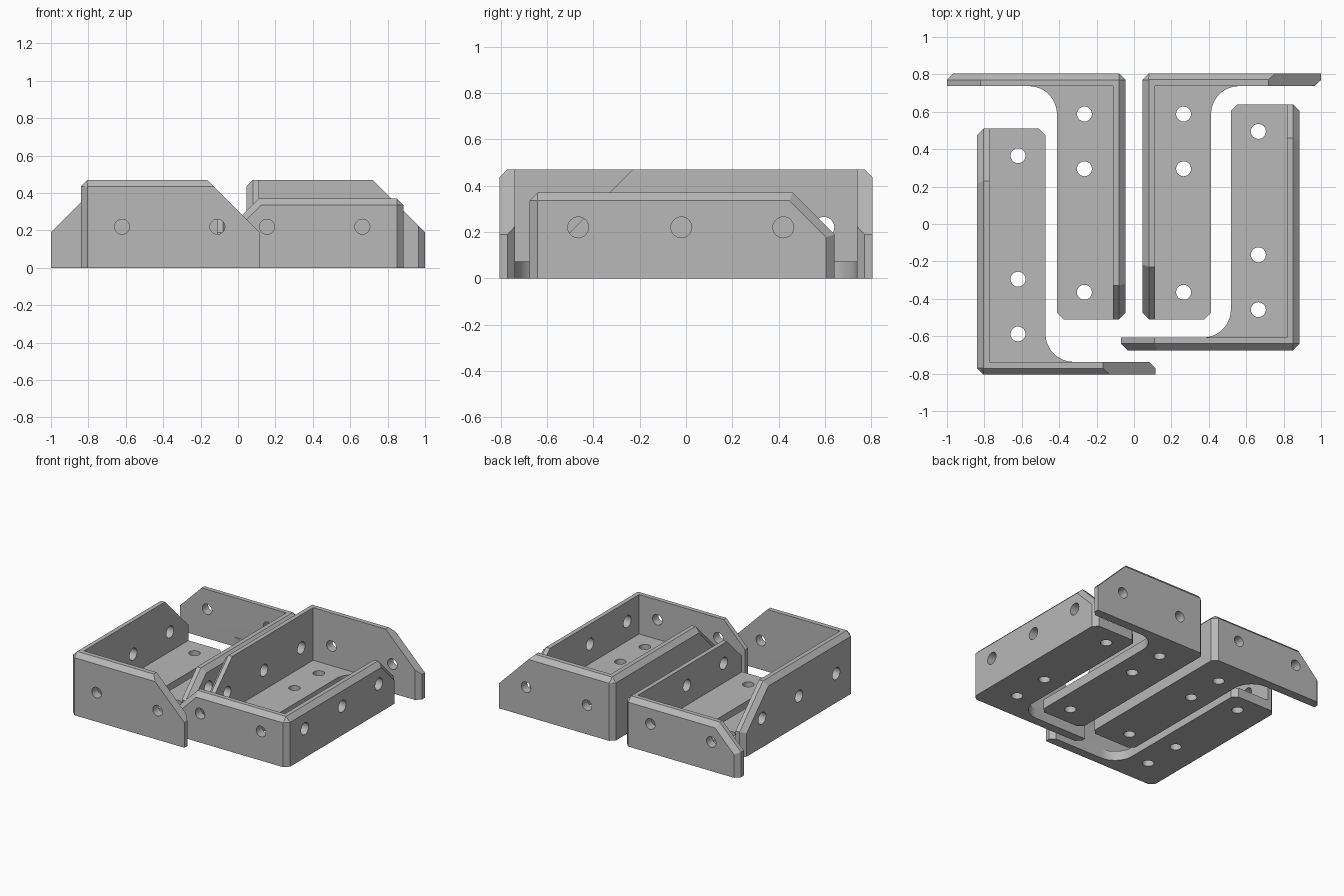
import bpy, bmesh, math
from mathutils import Matrix, Vector

if "Cube" in bpy.data.objects:
    bpy.data.objects.remove(bpy.data.objects["Cube"])

W, L = 0.955, 1.315      # short and long wall lengths
T, C = 0.068, 0.035      # wall thickness, chamfer
END = 0.19               # wall height at the free end
FW, FT, R = 0.367, 0.072, 0.15   # floor width, thickness, fillet radius

metal = bpy.data.materials.new("light_grey")
metal.diffuse_color = (0.48, 0.48, 0.48, 1)
metal.use_nodes = True
metal.node_tree.nodes["Principled BSDF"].inputs["Base Color"].default_value = metal.diffuse_color


def make(name, bm):
    bmesh.ops.recalc_face_normals(bm, faces=bm.faces)
    me = bpy.data.meshes.new(name)
    bm.to_mesh(me)
    bm.free()
    ob = bpy.data.objects.new(name, me)
    bpy.context.collection.objects.link(ob)
    return ob


def wall(length, h, swap, inner_chamfer):
    """Convex mitred wall: (depth, along, z) sections from outside to inside."""
    def section(d, start, top, end, shift=0.0):
        # shift moves the 45 degree slope inwards
        def slope(s):
            return END + (length - s) - shift * math.sqrt(2)
        ze = slope(end)
        st = length - (top - END) - shift * math.sqrt(2)
        return [(d, start, 0), (d, end, 0), (d, end, ze), (d, st, top), (d, start, top)]

    if inner_chamfer:
        pts = section(0, C, h - C, length)
        pts += section(C, C, h, length)
        pts += section(T - C, T - C, h, length)
        pts += section(T, T, h, length - C)
    else:
        pts = section(0, C, h - C, length - C, C)
        pts += section(C, C, h, length)
        pts += section(T, T, h, length)
    pts += [(C / 2, C / 2, 0), (C / 2, C / 2, h - C)]
    bm = bmesh.new()
    for d, s, z in pts:
        bm.verts.new((s, d, z) if swap else (d, s, z))
    res = bmesh.ops.convex_hull(bm, input=bm.verts)
    junk = {g for g in res["geom_interior"] + res["geom_unused"]
            if isinstance(g, bmesh.types.BMVert)}
    bmesh.ops.delete(bm, geom=list(junk), context="VERTS")
    return make("wall", bm)


def floor():
    # footprint with a rounded inner corner
    p = [(0, C), (C, 0), (FW + R, 0)]
    for i in range(13):
        a = math.radians(270 - 90 * i / 12)
        p.append((FW + R + R * math.cos(a), T + R + R * math.sin(a)))
    # the fillet arc runs from the short wall to the floor edge
    p += [(FW, L - C), (FW - C, L), (C, L), (0, L - C)]
    # reflect the arc so the web is filled in the corner
    bm = bmesh.new()
    f = bm.faces.new([bm.verts.new((x, y, 0)) for x, y in p])
    ext = bmesh.ops.extrude_face_region(bm, geom=[f])
    bmesh.ops.translate(bm, vec=(0, 0, FT),
                        verts=[g for g in ext["geom"] if isinstance(g, bmesh.types.BMVert)])
    return make("floor", bm)


def hole(pos, axis, r):
    bm = bmesh.new()
    rot = Vector((0, 0, 1)).rotation_difference(Vector(axis)).to_matrix().to_4x4()
    bmesh.ops.create_cone(bm, cap_ends=True, segments=24, radius1=r, radius2=r, depth=0.2,
                          matrix=Matrix.Translation(pos) @ rot)
    return make("hole_cutter", bm)


def bracket(name, corner, sx, sy, h, inner_chamfer):
    body = wall(L, h, False, False)
    body.name = name
    joins = [wall(W, h, True, inner_chamfer), floor()]
    cuts = [hole((0.22, y, 0.03), (0, 0, 1), 0.04) for y in (0.217, 0.51, 1.17)]
    cuts += [hole((x, 0.03, 0.22), (0, 1, 0), 0.04) for x in (0.22, 0.73)]
    cuts += [hole((0.03, y, 0.22), (1, 0, 0), 0.045) for y in (0.21, 0.655, 1.095)]
    for op, group in (("UNION", joins), ("DIFFERENCE", cuts)):
        for ob in group:
            ob.hide_render = True
            m = body.modifiers.new(op.lower(), "BOOLEAN")
            m.operation, m.object, m.solver = op, ob, "EXACT"
    # bake the booleans and drop the helpers
    bpy.context.view_layer.update()
    dg = bpy.context.evaluated_depsgraph_get()
    me = bpy.data.meshes.new_from_object(body.evaluated_get(dg))
    body.modifiers.clear()
    body.data = me
    for ob in joins + cuts:
        bpy.data.objects.remove(ob)
    # place and mirror
    me.transform(Matrix.Translation((*corner, 0)) @ Matrix.Diagonal((sx, sy, 1, 1)))
    if sx * sy < 0:
        me.flip_normals()
    me.materials.clear()
    me.materials.append(metal)
    bpy.ops.object.select_all(action="DESELECT")
    body.select_set(True)
    bpy.context.view_layer.objects.active = body
    bpy.ops.object.shade_smooth_by_angle(angle=math.radians(30))


# two tall and two low corner brackets, nested together
bracket("tall_bracket_back", (0.045, 0.805), 1, -1, 0.47, True)
bracket("low_bracket_back", (-0.045, 0.805), -1, -1, 0.37, False)
bracket("tall_bracket_front", (-0.84, -0.805), 1, 1, 0.47, True)
bracket("low_bracket_front", (0.885, -0.675), -1, 1, 0.37, False)
